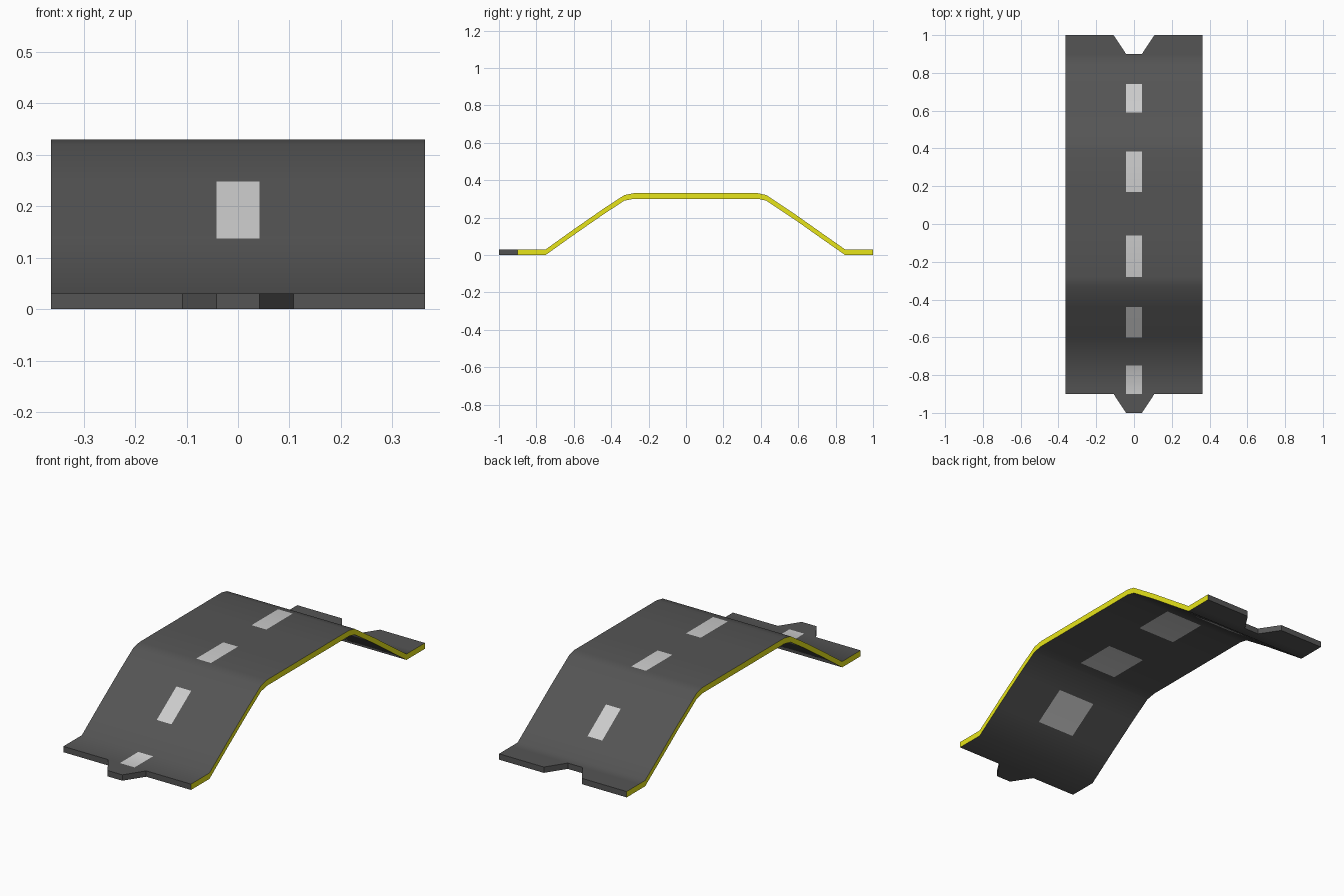
import bpy, bmesh

if "Cube" in bpy.data.objects:
    bpy.data.objects.remove(bpy.data.objects["Cube"])

def material(name, rgb):
    m = bpy.data.materials.new(name)
    m.diffuse_color = (*rgb, 1)
    m.use_nodes = True
    m.node_tree.nodes["Principled BSDF"].inputs["Base Color"].default_value = m.diffuse_color
    return m

THICK, EDGE = 0.03, 0.363
ASPHALT, PAINT, YELLOW = 0, 1, 2

# Side profile of the road surface (y, z), including dash ends
profile = [(-1, .03), (-.9, .03), (-.75, .03), (-.6, .137), (-.44, .248),
           (-.33, .32), (-.28, .33), (-.06, .33), (.17, .33), (.385, .33),
           (.43, .32), (.59, .213), (.74, .107), (.85, .03), (.9, .03), (1, .03)]
columns = [-EDGE, -.108, -.042, .042, .108, EDGE]
dashes = {1, 3, 6, 8, 11}
last = len(profile) - 2

def column_x(row, col):
    x = columns[col]
    if row == 0 and col in (1, 4):          # tab tapers to its tip
        x = columns[2 if col == 1 else 3]
    if row == last + 1 and col in (2, 3):   # notch opens outward
        x = columns[1 if col == 2 else 4]
    return x

bm = bmesh.new()
cache = {}

def vert(x, y, z):
    key = (round(x, 4), round(y, 4), round(z, 4))
    if key not in cache:
        cache[key] = bm.verts.new(key)
    return cache[key]

def add_face(points, mat):
    verts = list(dict.fromkeys(vert(*p) for p in points))
    if len(verts) > 2:
        bm.faces.new(verts).material_index = mat

def lower(p):
    return (p[0], p[1], p[2] - THICK)

# Road deck: upper and lower surfaces with painted dashes
edges = set()
for r in range(last + 1):
    for c in range(5):
        if (r == 0 and c in (0, 4)) or (r == last and c == 2):
            continue
        quad = [(column_x(i, j), *profile[i])
                for i, j in ((r, c), (r, c + 1), (r + 1, c + 1), (r + 1, c))]
        quad = list(dict.fromkeys(quad))
        top_mat = PAINT if r in dashes and c == 2 else ASPHALT
        under_mat = PAINT if r in dashes and r > 1 and c in (1, 2, 3) else ASPHALT
        add_face(quad, top_mat)
        add_face([lower(p) for p in reversed(quad)], under_mat)
        edges.update(zip(quad, quad[1:] + quad[:1]))

# Rim walls, yellow along both long sides
for a, b in edges:
    if (b, a) not in edges:
        long_side = abs(a[0]) == EDGE and a[0] == b[0]
        add_face([b, a, lower(a), lower(b)], YELLOW if long_side else ASPHALT)

mesh = bpy.data.meshes.new("road_bridge")
bm.to_mesh(mesh)
bm.free()
for m in (material("asphalt", (.09, .09, .09)), material("white_paint", (.8, .8, .8)),
          material("yellow_edge", (.8, .78, .01))):
    mesh.materials.append(m)
road = bpy.data.objects.new("road_bridge", mesh)
bpy.context.collection.objects.link(road)
bpy.context.view_layer.objects.active = road
road.select_set(True)
bpy.ops.object.shade_smooth_by_angle(angle=0.8)
